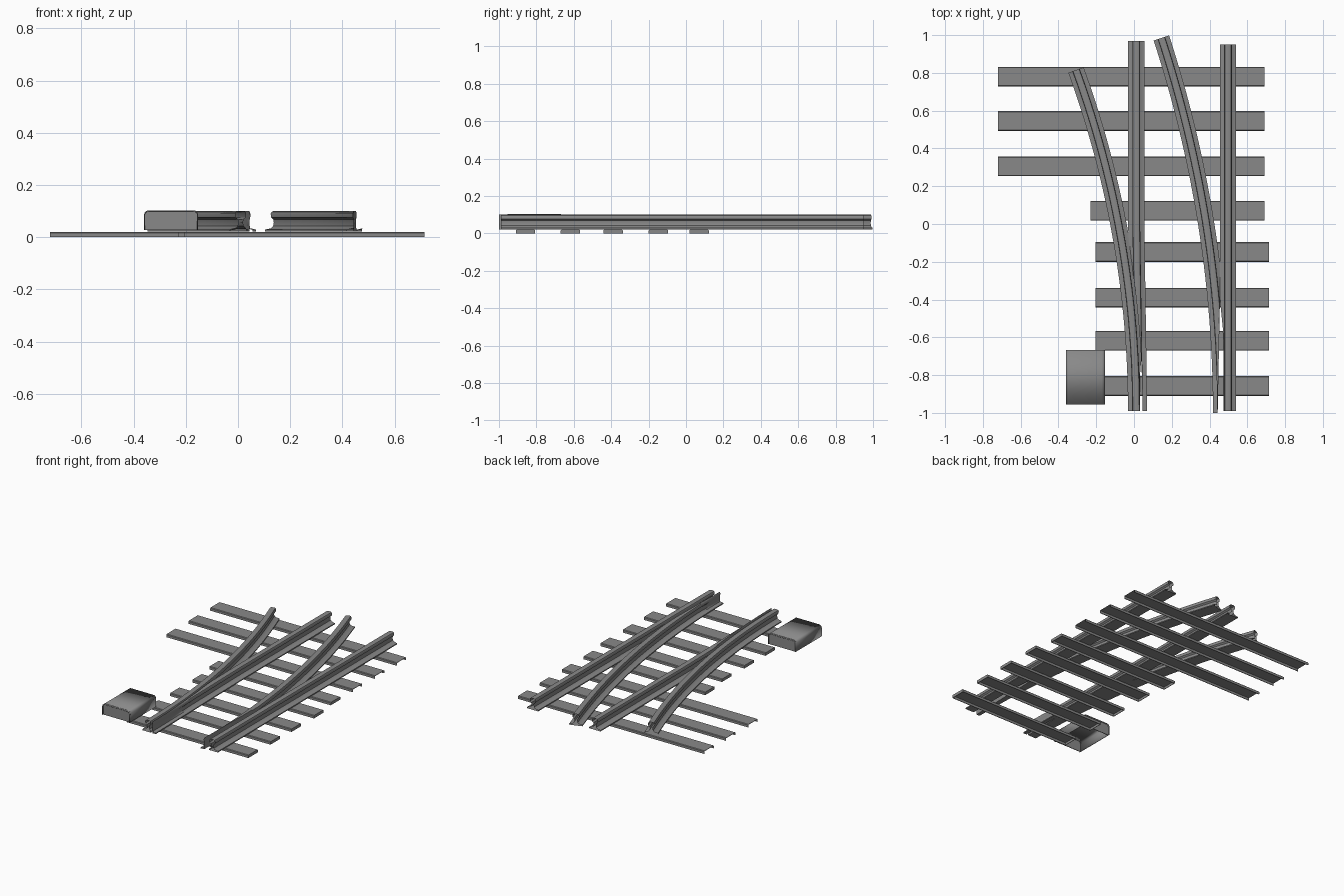
import bpy, bmesh, math

cube = bpy.data.objects.get("Cube")
if cube:
    bpy.data.objects.remove(cube, do_unlink=True)

steel = bpy.data.materials.new("worn grey steel")
steel.use_nodes = True
GREY = (0.25, 0.25, 0.25, 1)
steel.diffuse_color = GREY
steel.node_tree.nodes["Principled BSDF"].inputs["Base Color"].default_value = GREY


def loft(name, sections, closed=True, cap_start=False, cap_end=False, smooth=True):
    """Skin a list of matching cross-sections."""
    bm = bmesh.new()
    rings = [[bm.verts.new(p) for p in s] for s in sections]
    n = len(rings[0])
    for a, b in zip(rings, rings[1:]):
        for i in range(n if closed else n - 1):
            j = (i + 1) % n
            bm.faces.new((a[i], a[j], b[j], b[i]))
    if cap_start:
        bm.faces.new(rings[0][::-1])
    if cap_end:
        bm.faces.new(rings[-1])
    bmesh.ops.recalc_face_normals(bm, faces=bm.faces)
    mesh = bpy.data.meshes.new(name)
    bm.to_mesh(mesh)
    bm.free()
    mesh.materials.append(steel)
    obj = bpy.data.objects.new(name, mesh)
    bpy.context.collection.objects.link(obj)
    if smooth:
        bpy.ops.object.select_all(action='DESELECT')
        obj.select_set(True)
        bpy.context.view_layer.objects.active = obj
        bpy.ops.object.shade_smooth_by_angle(angle=math.radians(30))
    return obj


# Half rail section: foot, concave web, rounded head
half = [(.043, .022), (.043, .029), (.02, .034), (.011, .042), (.008, .055),
        (.01, .068), (.02, .076), (.0205, .09), (.017, .097), (.01, .1)]
profile = half + [(-x, z) for x, z in reversed(half)]


def rail(name, path, low=None, high=None):
    """path gives (x, y, heading); low and high plane the sides to clear a neighbour."""
    sections = []
    for x, y, h in path:
        ring = []
        for u, z in profile:
            px, py = x + u * math.cos(h), y + u * math.sin(h)
            if low:
                px = max(px, low(y))
            if high:
                px = min(px, high(y))
            ring.append((px, py, z))
        sections.append(ring)
    return loft(name, sections)


def arc(x0, y0, y1, radius, steps=28):
    end = math.asin((y1 - y0) / radius)
    angles = [end * i / steps for i in range(steps + 1)]
    return [(x0 - radius * (1 - math.cos(a)), y0 + radius * math.sin(a), a) for a in angles]


def straight(x, y0, y1, bend=0, steps=28):
    ys = [y0 + (y1 - y0) * i / steps for i in range(steps + 1)]
    return [(x + bend * min(1, max(0, -y)), y, 0) for y in ys]


def ramp(y, a, b):
    """0 below a, 1 above b."""
    return min(1, max(0, (y - a) / (b - a)))


# Stock rails, with the inner foot cut away beside the blade tips
rail("curved_stock_rail", arc(.011, -.99, .815, 5.28),
     high=lambda y: .032 + .03 * ramp(y, -.8, -.4))
rail("straight_stock_rail", straight(.4975, -.99, .95),
     low=lambda y: .475 - .03 * ramp(y, -.6, -.3))
# Switch blades, planed to a thin edge at the front
rail("straight_blade", straight(.012, -.99, .97, bend=.015),
     low=lambda y: .045 - (y + .99) ** 2 / 10.56)
rail("curved_blade", arc(.461, -1, .985, 6.39),
     high=lambda y: .443 + .012 * ramp(y, -1, -.4))


def sleeper(name, x0, x1, y, capped):
    """Upside-down channel of pressed sheet."""
    w, t = .052, .004
    ring = [(-w, 0), (-w, .016), (-w + .004, .02), (w - .004, .02), (w, .016), (w, 0),
            (w - t, 0), (w - t, .016), (t - w, .016), (t - w, 0)]
    loft(name, [[(x, y + v, z) for v, z in ring] for x in (x0, x1)], smooth=False)
    if capped:
        for side, x in (("right", x0), ("left", x1)):
            loft(name + "_end_" + side,
                 [[(x, y + v, z) for v, z in ring[:6]],
                  [(x + (.003 if x == x0 else -.003), y + v, z) for v, z in ring[:6]]],
                 cap_start=True, cap_end=True, smooth=False)


for i, y in enumerate((-.858, -.618, -.39, -.148, .07, .305, .545, .78)):
    if i < 4:
        sleeper(f"sleeper_{i + 1}", -.205, .715, y, True)
    elif i == 4:
        sleeper(f"sleeper_{i + 1}", -.23, .69, y, True)
    else:
        sleeper(f"sleeper_{i + 1}", -.72, .69, y, False)

# Switch machine cover: rounded sheet hood, open below, with recessed end panels
L, R, TOP, BASE, r = -.36, -.153, .103, .027, .018
hood = [(L, BASE)]
for cx, start in ((L + r, 180), (R - r, 90)):
    for k in range(5):
        a = math.radians(start - 22.5 * k)
        hood.append((cx + r * math.cos(a), TOP - r + r * math.sin(a)))
hood.append((R, BASE))
cover = loft("switch_box_cover", [[(x, y, z) for x, z in hood] for y in (-.955, -.668)], closed=False)
sheet = cover.modifiers.new("sheet thickness", 'SOLIDIFY')
sheet.thickness = .004
sheet.offset = -1
for name, y in (("front", -.947), ("back", -.676)):
    loft("switch_box_panel_" + name,
         [[(x, y + d, z) for x, z in hood] for d in (-.002, .002)],
         cap_start=True, cap_end=True, smooth=False)
